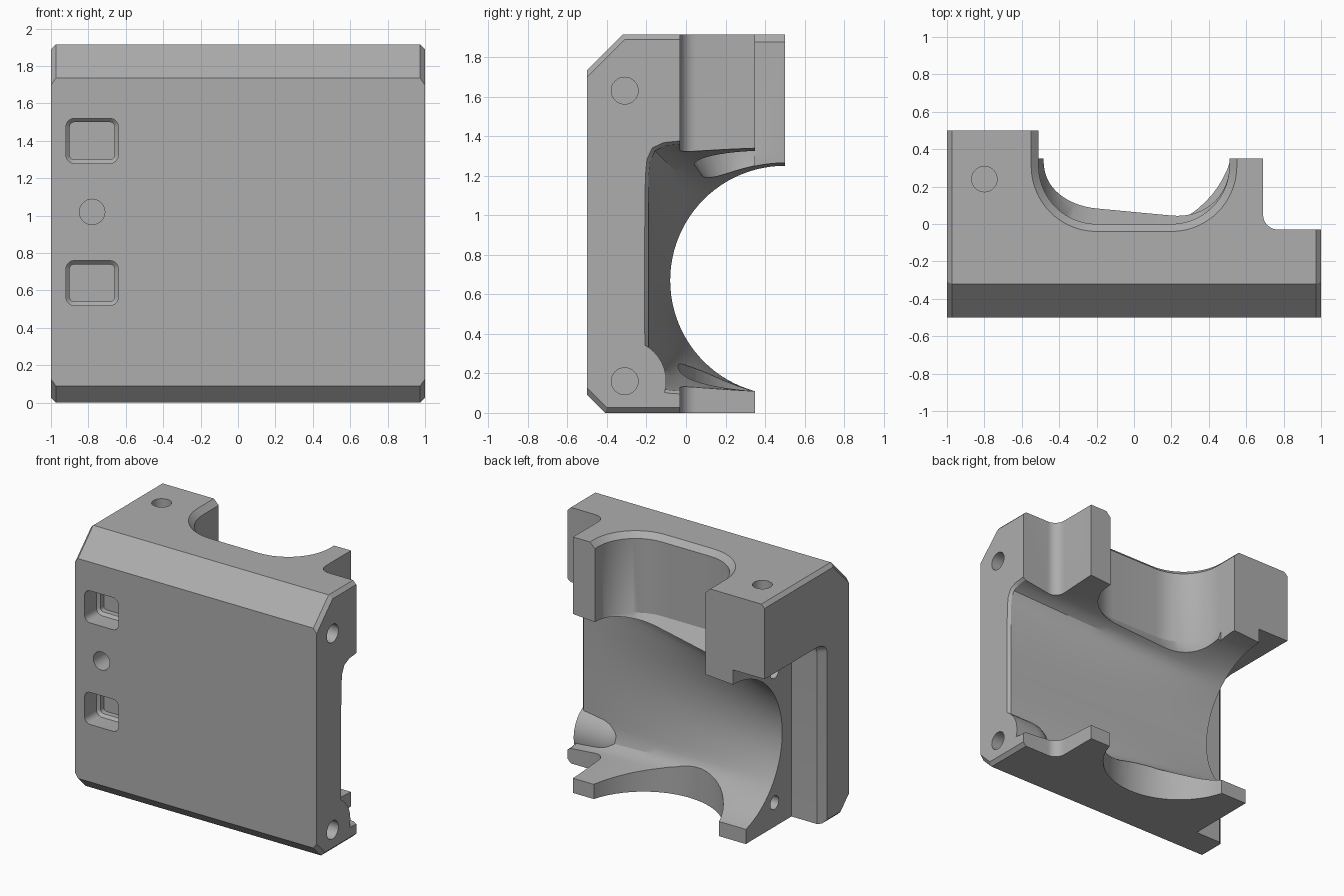
import bpy, bmesh, math
from mathutils import Vector

if "Cube" in bpy.data.objects:
    bpy.data.objects.remove(bpy.data.objects["Cube"])

grey = bpy.data.materials.new("light_grey")
grey.diffuse_color = (0.42, 0.42, 0.42, 1)
grey.use_nodes = True
grey.node_tree.nodes["Principled BSDF"].inputs["Base Color"].default_value = grey.diffuse_color


def loft(name, rings):
    """Closed solid skinned through equal-length rings of 3D points."""
    bm = bmesh.new()
    vs = [[bm.verts.new(p) for p in r] for r in rings]
    n = len(rings[0])
    for a, b in zip(vs, vs[1:]):
        for i in range(n):
            j = (i + 1) % n
            bm.faces.new((a[i], a[j], b[j], b[i]))
    bm.faces.new(vs[0][::-1])
    bm.faces.new(vs[-1])
    bmesh.ops.recalc_face_normals(bm, faces=bm.faces)
    me = bpy.data.meshes.new(name)
    bm.to_mesh(me)
    bm.free()
    ob = bpy.data.objects.new(name, me)
    bpy.context.collection.objects.link(ob)
    return ob


def place(pts, axis, d):
    """Put 2D points on a plane square to the axis."""
    if axis == 'x':
        return [(d, a, b) for a, b in pts]
    if axis == 'y':
        return [(a, d, b) for a, b in pts]
    return [(a, b, d) for a, b in pts]


def prism(name, pts, axis, lo, hi):
    return loft(name, [place(pts, axis, lo), place(pts, axis, hi)])


def arc(cx, cy, rx, ry, a0, a1, n=12):
    return [(cx + rx * math.cos(math.radians(a0 + (a1 - a0) * i / n)),
             cy + ry * math.sin(math.radians(a0 + (a1 - a0) * i / n))) for i in range(n + 1)]


def circle(cx, cy, r, n=40):
    return arc(cx, cy, r, r, 0, 360 * (n - 1) / n, n - 1)


def box(x0, x1, y0, y1):
    return [(x0, y0), (x1, y0), (x1, y1), (x0, y1)]


def combine(ob, tool, op='DIFFERENCE'):
    m = ob.modifiers.new("cut", 'BOOLEAN')
    m.operation, m.solver, m.object = op, 'EXACT', tool
    bpy.context.view_layer.objects.active = ob
    bpy.ops.object.modifier_apply(modifier=m.name)
    bpy.data.objects.remove(tool)


# Main block from its side profile
side = [(-.5, .09), (-.41, 0), (.35, 0), (.35, .67), (.5, .67),
        (.5, 1.915), (-.32, 1.915), (-.5, 1.735)]
body = prism("duct_body", side, 'x', -1, 1)
bm = bmesh.new()
bm.from_mesh(body.data)
edges = [e for e in bm.edges if abs(e.verts[0].co.x - e.verts[1].co.x) < .01
         and (all(v.co.z > 1.7 for v in e.verts) or all(v.co.z < .1 for v in e.verts))]
bmesh.ops.bevel(bm, geom=edges, offset=.026, segments=1, affect='EDGES')
bm.to_mesh(body.data)
bm.free()

# Right rear notch with rounded inner corner, and shortened right arm
notch = [(1.2, -.03), (1.2, .8), (.69, .8)] + arc(.77, .05, .08, .08, 180, 270, 8)
combine(body, prism("notch_cutter", notch, 'z', -.2, 2.2))
combine(body, prism("arm_cutter", box(-.51, 1.2, .35, .8), 'z', -.2, 2.2))


# Vertical slot in the top, chamfered at its upper edge
def slot(ox, oy, z):
    pts = [(-.51 - ox, .9)] + arc(-.2, .31, .31 + ox, .31 + oy, 180, 270, 14)
    pts += arc(.2, .31, .31 + ox, .31 + oy, 270, 360, 14) + [(.51 + ox, .9)]
    return place(pts, 'z', z)


combine(body, loft("slot_cutter", [slot(-.08, -.15, 1.1), slot(0, 0, 1.32), slot(0, 0, 1.875),
                                   slot(.04, .04, 1.915), slot(.04, .04, 2.1)]))

# Round opening in the bottom flange
combine(body, prism("flange_cutter", circle(0, .5, .54, 64), 'z', -.2, .4))


# Duct cavity: round at the left, rounded rectangle at the right
def section(x, t, grow=0):
    pts = []
    for i in range(49):
        a = math.radians(90 + 180 * i / 48)
        c, s = abs(math.cos(a)), abs(math.sin(a))
        h = .69 if math.sin(a) > 0 else .56
        rect = ((c / .69) ** 14 + (s / h) ** 14) ** (-1 / 14)
        r = .58 * (1 - t) + rect * t + grow
        pts.append((.5 + r * math.cos(a), .67 + r * math.sin(a)))
    pts += [(1.1, pts[-1][1]), (1.1, pts[0][1])]
    return place(pts, 'x', x)


rings = [section(-1.2, 0)] + [section(-.74 + 1.72 * i / 16, i / 16) for i in range(17)]
cavity = loft("cavity_cutter", rings + [section(1, 1, .02), section(1.2, 1, .02)])

# Round-ended boss left standing around the lower right screw
boss = [place(circle(-.31, .16, max(.21 * math.cos(math.radians(a)), .002)), 'x',
              .8 - .21 * math.sin(math.radians(a))) for a in (90, 75, 60, 45, 30, 15, 0)]
boss.append(place(circle(-.31, .16, .21), 'x', 1.4))
combine(cavity, loft("boss_shape", boss))
combine(body, cavity)


# Fan recess on the left side with a bevelled front edge
def recess(x, g):
    pts = [(-.19 - g, -.2)] + arc(-.11, 1.28, .08 + g, .08, 180, 90, 8) + [(1, 1.36), (1, -.2)]
    return place(pts, 'x', x)


combine(body, loft("recess_cutter", [recess(-1.2, .05), recess(-1, .05),
                                     recess(-.95, 0), recess(-.74, 0)]))


# Two rounded pockets in the front, narrowing at the floor
def pocket(zc, g, y):
    pts = []
    for sx, sz, a in ((1, 1, 0), (-1, 1, 90), (-1, -1, 180), (1, -1, 270)):
        pts += arc(-.78 + sx * .095, zc + sz * .075, .045 - g, .045 - g, a, a + 90, 5)
    return place(pts, 'y', y)


for zc in (.64, 1.4):
    combine(body, loft("pocket_cutter", [pocket(zc, 0, -.6), pocket(zc, 0, -.36),
                                         pocket(zc, .02, -.34), pocket(zc, .02, -.3)]))

# Screw holes: front, top, right side, fan mounts
combine(body, prism("front_hole", circle(-.78, 1.02, .068), 'y', -.7, -.3))
combine(body, prism("top_hole", circle(-.8, .24, .068), 'z', 1.6, 2.1))
for z in (.16, 1.63):
    combine(body, prism("side_hole", circle(-.31, z, .068), 'x', .6, 1.2))
for z in (.18, 1.16):
    combine(body, prism("fan_hole", circle(.01, z, .05), 'x', -1.2, -.55))

# Finish: one colour, smooth curves with sharp edges
body.data.materials.clear()
body.data.materials.append(grey)
for p in body.data.polygons:
    p.material_index = 0
bpy.ops.object.select_all(action='DESELECT')
body.select_set(True)
bpy.context.view_layer.objects.active = body
bpy.ops.object.shade_smooth_by_angle(angle=math.radians(30))
